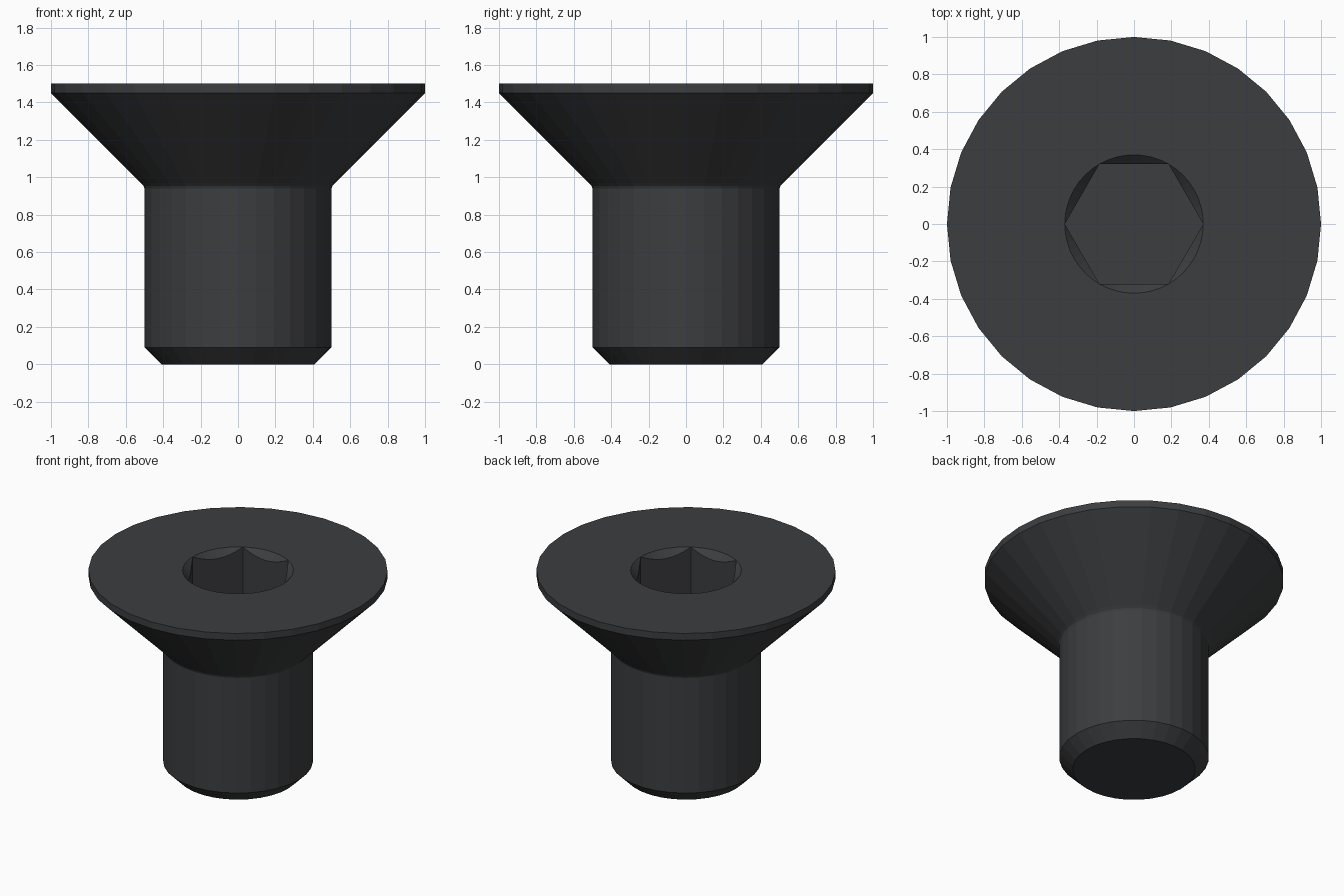
import bpy, bmesh
from math import sin, cos, pi, radians

if "Cube" in bpy.data.objects:
    bpy.data.objects.remove(bpy.data.objects["Cube"])

SIDES, SOCKET_SIDES = 32, 48
TOP, FLOOR, SOCKET_R = 1.5, 1.06, 0.37
bm = bmesh.new()


def ring(n, point):
    """Ring of n vertices; point(angle) returns radius and height."""
    verts = []
    for i in range(n):
        a = 2 * pi * i / n
        r, z = point(a)
        verts.append(bm.verts.new((r * cos(a), r * sin(a), z)))
    return verts


def skin(rings):
    for a, b in zip(rings, rings[1:]):
        n = len(a)
        for i in range(n):
            j = (i + 1) % n
            bm.faces.new((a[i], a[j], b[j], b[i]))


def hex_radius(a):
    return SOCKET_R * cos(pi / 6) / cos(a % (pi / 3) - pi / 6)


# Shank, tip chamfer, neck fillet and countersunk head
profile = [(0.41, 0), (0.5, 0.09), (0.5, 0.94), (0.505, 0.953),
           (0.52, 0.97), (1, 1.45), (1, TOP)]
body = [ring(SIDES, lambda a, p=p: p) for p in profile]
skin(body)
bm.faces.new(body[0][::-1])

# Hex socket with a conical lead-in that scallops the flats
socket = [ring(SOCKET_SIDES, lambda a: (SOCKET_R, TOP)),
          ring(SOCKET_SIDES, lambda a: (hex_radius(a), TOP - SOCKET_R + hex_radius(a))),
          ring(SOCKET_SIDES, lambda a: (hex_radius(a), FLOOR))]
skin(socket)
bm.faces.new(socket[2])

# Flat top between the head rim and the socket
rim = [e for e in bm.edges if e.is_boundary]
bmesh.ops.triangle_fill(bm, edges=rim, use_beauty=True, normal=(0, 0, 1))

# Clean up the corners where the lead-in vanishes
bmesh.ops.remove_doubles(bm, verts=bm.verts, dist=1e-4)
bmesh.ops.dissolve_limit(bm, angle_limit=radians(0.5), verts=bm.verts, edges=bm.edges)
bmesh.ops.recalc_face_normals(bm, faces=bm.faces)

mesh = bpy.data.meshes.new("countersunk_screw")
bm.to_mesh(mesh)
bm.free()
screw = bpy.data.objects.new("countersunk_screw", mesh)
bpy.context.collection.objects.link(screw)

# Dark steel
steel = bpy.data.materials.new("dark_steel")
steel.diffuse_color = (0.045, 0.047, 0.05, 1)
steel.use_nodes = True
steel.node_tree.nodes["Principled BSDF"].inputs["Base Color"].default_value = steel.diffuse_color
mesh.materials.append(steel)
